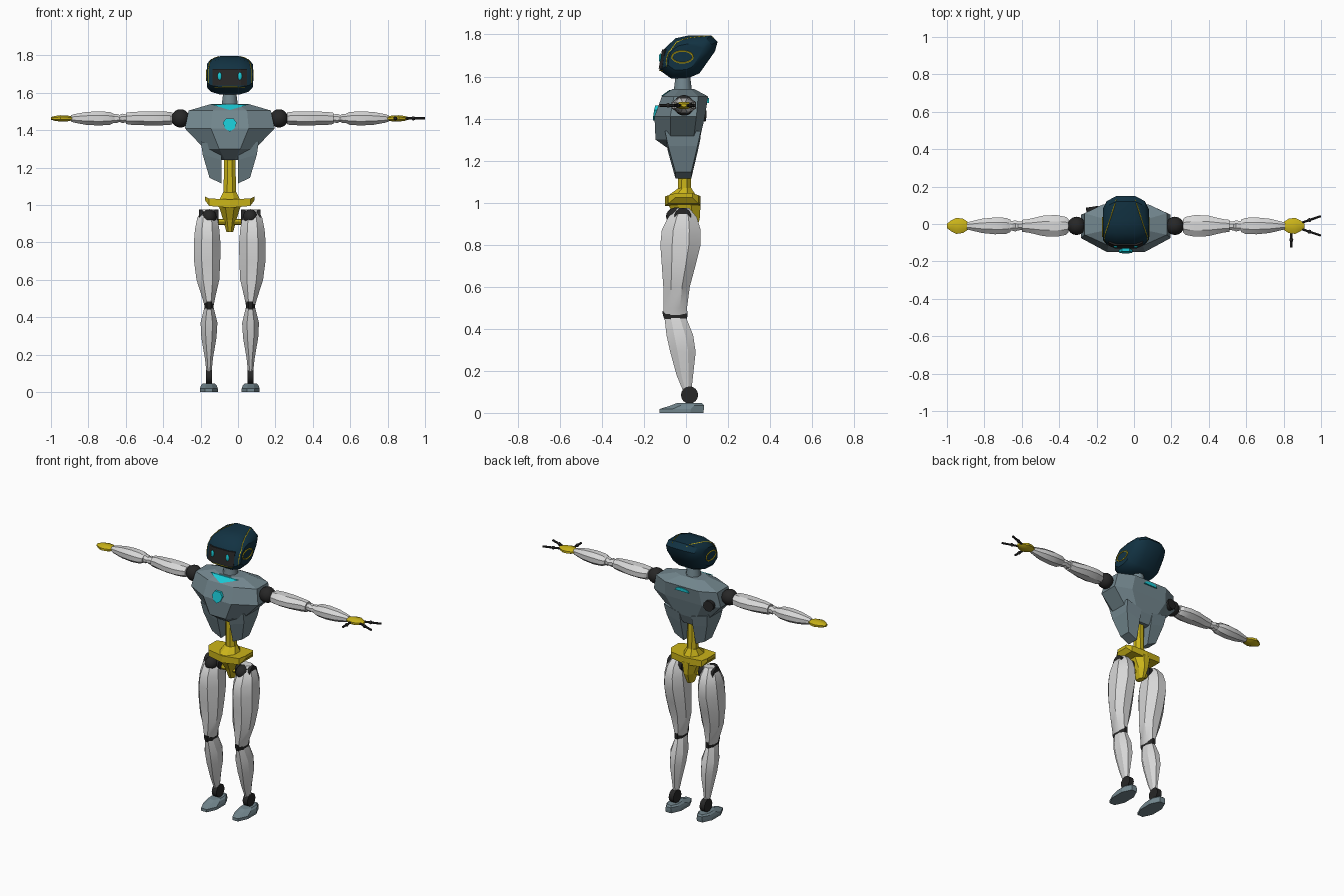
import bpy, bmesh, math
from mathutils import Vector, Matrix
from mathutils.bvhtree import BVHTree

if "Cube" in bpy.data.objects:
    bpy.data.objects.remove(bpy.data.objects["Cube"])

CX = -0.044      # body centre line
ARM_Z, ARM_Y = 1.463, -0.01


def mat(name, r, g, b):
    m = bpy.data.materials.new(name)
    m.diffuse_color = (r, g, b, 1)
    m.use_nodes = True
    m.node_tree.nodes["Principled BSDF"].inputs["Base Color"].default_value = m.diffuse_color
    return m


NAVY = mat("navy", 0.006, 0.032, 0.055)
SLATE = mat("slate", 0.17, 0.24, 0.27)
WHITE = mat("light grey", 0.68, 0.68, 0.68)
BLACK = mat("black", 0.02, 0.02, 0.02)
YELLOW = mat("yellow", 0.60, 0.46, 0.01)
CYAN = mat("cyan", 0.01, 0.58, 0.66)


def finish(name, bm, m, smooth=None):
    bmesh.ops.recalc_face_normals(bm, faces=bm.faces)
    me = bpy.data.meshes.new(name)
    bm.to_mesh(me)
    bm.free()
    ob = bpy.data.objects.new(name, me)
    ob.location.x = CX
    me.materials.append(m)
    bpy.context.collection.objects.link(ob)
    if smooth:
        bpy.ops.object.select_all(action='DESELECT')
        bpy.context.view_layer.objects.active = ob
        ob.select_set(True)
        bpy.ops.object.shade_smooth_by_angle(angle=math.radians(smooth))
    return ob


def bridge(name, rings, m, smooth=None):
    bm = bmesh.new()
    vs = [[bm.verts.new(p) for p in r] for r in rings]
    n = len(vs[0])
    for a, b in zip(vs, vs[1:]):
        for i in range(n):
            j = (i + 1) % n
            bm.faces.new((a[i], a[j], b[j], b[i]))
    bm.faces.new(vs[0][::-1])
    bm.faces.new(vs[-1])
    return finish(name, bm, m, smooth)


def loft(name, secs, m, axis='z', n=8, smooth=None):
    """secs: (t, a0, a1, b0, b1) = position along axis and extents across it."""
    k = 1 / math.cos(math.pi / n)
    rings = []
    for t, a0, a1, b0, b1 in secs:
        ring = []
        for i in range(n):
            w = 2 * math.pi * (i + 0.5) / n
            a = (a0 + a1) / 2 + (a1 - a0) / 2 * k * math.cos(w)
            b = (b0 + b1) / 2 + (b1 - b0) / 2 * k * math.sin(w)
            ring.append((a, b, t) if axis == 'z' else (t, a, b))
        rings.append(ring)
    return bridge(name, rings, m, smooth)


def ball(name, c, r, m, scale=(1, 1, 1), seg=16):
    bm = bmesh.new()
    bmesh.ops.create_uvsphere(bm, u_segments=seg, v_segments=seg // 2 + 2, radius=r,
                              matrix=Matrix.Translation(c) @ Matrix.Diagonal((*scale, 1)))
    return finish(name, bm, m, 40)


def rod(name, a, b, r, m, n=8, r2=None):
    a, b = Vector(a), Vector(b)
    rot = (b - a).to_track_quat('Z', 'Y').to_matrix().to_4x4()
    bm = bmesh.new()
    bmesh.ops.create_cone(bm, cap_ends=True, segments=n, radius1=r, radius2=r2 or r,
                          depth=(b - a).length, matrix=Matrix.Translation((a + b) / 2) @ rot)
    return finish(name, bm, m, 40)


def prism(name, pts, thick, m):
    """Front-facing plate from 3D points, thickened along y."""
    return bridge(name, [pts, [(x, y + thick, z) for x, y, z in pts]], m)


# Head: side profile scaled toward each cheek
prof = [(-.126, 1.63), (-.118, 1.69), (-.105, 1.73), (-.05, 1.782), (.017, 1.796), (.12, 1.796),
        (.15, 1.765), (.138, 1.72), (.064, 1.615), (.017, 1.595), (-.07, 1.59)]
head = bridge("head", [[(x, -.025 + (y + .025) * s, 1.69 + (z - 1.69) * s) for y, z in prof]
              for x, s in ((-.123, .6), (-.102, .84), (-.05, 1), (.05, 1), (.102, .84), (.123, .6))],
              NAVY, 35)
tree = BVHTree.FromPolygons([v.co.copy() for v in head.data.vertices],
                            [tuple(p.vertices) for p in head.data.polygons])


def seam(name, origins, direction):
    hits = [tree.ray_cast(Vector(o), Vector(direction))[0] for o in origins]
    hits = [h for h in hits if h]
    for a, b in zip(hits, hits[1:]):
        rod(name, a, b, 0.003, YELLOW, 4)


# Visor and eyes
bridge("visor", [[(x, y, 1.638), (x, y + .016, 1.728), (x, y + .04, 1.728), (x, y + .03, 1.638)]
       for x, y in ((-.092, -.115), (-.06, -.13), (.06, -.13), (.092, -.115))], BLACK)
for s in (-1, 1):
    ball("eye", (s * .054, -.122, 1.688), .02, CYAN, (.55, .35, 1.1), 12)
    # Ear rings
    bm = bmesh.new()
    ring = [(Vector((s * .124, -.017 + .05 * math.cos(w), 1.693 + .028 * math.sin(w))))
            for w in [i * math.pi / 10 for i in range(21)]]
    bm.free()
    for a, b in zip(ring, ring[1:]):
        rod("ear_ring", a, b, .004, YELLOW, 5)
    # Head seams
    seam("top_seam", [(s * (.115 - .065 * t / 8), -.07 + .2 * t / 8, 3) for t in range(9)], (0, 0, -1))
    seam("cheek_seam", [(s * .114, -2, 1.645 + .09 * t / 4) for t in range(5)], (0, 1, 0))
seam("chin_seam", [(-.08 + .16 * t / 6, -2, 1.63) for t in range(7)], (0, 1, 0))
loft("neck", [(1.52, -.045, .045, -.06, .03), (1.6, -.035, .035, -.05, .02)], SLATE, smooth=50)

# Torso: eight-sided rings (height, half width, front, back)
tor = []
for z, w, f, b in ((1.24, .06, -.06, .04), (1.30, .135, -.145, .065), (1.41, .24, -.15, .09),
                   (1.505, .22, -.115, .105), (1.54, .10, -.065, .04)):
    half = [(.42 * w, f), (w, f * .5), (w, b * .55), (.55 * w, b)]
    tor.append([(x, y, z) for x, y in half] + [(-x, y, z) for x, y in half[::-1]])
bridge("torso", tor, SLATE)

# Chest lights and back details
prism("chest_strip", [(-.1, -.077, 1.537), (.1, -.077, 1.537), (.0, -.118, 1.508)], .008, CYAN)
prism("chest_emblem", [(-.02, -.146, 1.463), (.02, -.146, 1.463), (.037, -.152, 1.44),
                       (.026, -.156, 1.41), (0, -.158, 1.392), (-.026, -.156, 1.41),
                       (-.037, -.152, 1.44)], .02, CYAN)
prism("back_light", [(.05 * math.cos(w), .1, 1.475 + .022 * math.sin(w))
                     for w in [i * math.pi / 6 for i in range(7)]], .009, CYAN)
rod("back_port", (-.175, .06, 1.42), (-.18, .092, 1.42), .034, BLACK, 12)

# Spine and pelvis
loft("spine", [(1.0, -.034, .034, -.04, .025), (1.3, -.03, .03, -.035, .02)], YELLOW)
loft("pelvis_core", [(.855, -.018, .018, -.02, .04), (.92, -.035, .035, -.045, .065),
                     (1.0, -.06, .06, -.09, .07), (1.03, -.055, .055, -.09, .05),
                     (1.07, -.035, .035, -.035, .025)], YELLOW)
bridge("pelvis_wings", [[(x, f, z0), (x, b, z0), (x, b, z1), (x, f, z1)] for x, f, b, z0, z1 in
       ((-.132, -.05, .03, 1.025, 1.045), (-.11, -.085, .06, .995, 1.035), (0, -.1, .07, .985, 1.03),
        (.11, -.085, .06, .995, 1.035), (.132, -.05, .03, 1.025, 1.045))], YELLOW)
rod("hip_axle", (-.1, -.01, .91), (.1, -.01, .91), .016, YELLOW)


def ext(s, a, b):
    return (a, b) if s > 0 else (-b, -a)


for s in (1, -1):
    # Waist panel
    bridge("waist_panel", [[(s * x0, f, z + .03), (s * x0, b, z + .03), (s * x1, b, z), (s * x1, f, z)]
           for x1, x0, f, b, z in ((.043, .155, -.10, .07, 1.31), (.043, .145, -.085, .055, 1.24),
                                   (.043, .108, -.05, .025, 1.115))], SLATE)
    # Leg
    loft("thigh", [(z, *ext(s, i, o), f, b) for z, i, o, f, b in (
        (.465, .086, .136, -.105, .005), (.50, .079, .146, -.108, .005), (.60, .056, .178, -.108, .018),
        (.70, .051, .191, -.115, .045), (.80, .05, .192, -.122, .07), (.87, .056, .186, -.115, .07),
        (.93, .066, .174, -.085, .052), (.975, .08, .15, -.04, .015))], WHITE, smooth=30)
    rod("hip_joint", (s * .06, -.015, .935), (s * .165, -.015, .935), .04, BLACK, 14)
    ball("hip_cap", (s * .11, -.045, .935), .05, BLACK, (.8, 1, .85))
    loft("knee", [(z, *ext(s, .086, .136), f, b) for z, f, b in
         ((.44, -.1, .002), (.465, -.11, .008), (.485, -.112, .008))], BLACK, smooth=40)
    loft("shin", [(z, *ext(s, i, o), f, b) for z, i, o, f, b in (
        (.10, .098, .124, -.012, .025), (.18, .09, .133, -.045, .034), (.29, .071, .152, -.075, .046),
        (.37, .066, .156, -.093, .034), (.455, .087, .135, -.102, 0))], WHITE, smooth=30)
    rod("ankle", (s * .094, .017, .085), (s * .128, .017, .085), .041, BLACK, 16)
    loft("foot", [(z, *ext(s, i, o), f, b) for z, i, o, f, b in (
        (0, .064, .16, -.127, .083), (.018, .064, .16, -.127, .085),
        (.036, .07, .154, -.07, .085), (.046, .08, .144, -.045, .075))], SLATE)

    # Arm: sections by reach, half depth, half height
    def arm(name, secs, m, smooth=30):
        loft(name, [(s * x, ARM_Y - d, ARM_Y + d, ARM_Z - h, ARM_Z + h) for x, d, h in secs],
             m, 'x', 8, smooth)
    ball("shoulder", (s * .263, ARM_Y, ARM_Z), .049, BLACK)
    arm("upper_arm", ((.306, .035, .03), (.32, .048, .035), (.37, .058, .037), (.44, .055, .037),
                      (.52, .036, .035), (.555, .032, .03)), WHITE)
    arm("elbow", ((.55, .022, .02), (.575, .024, .025), (.59, .03, .018), (.605, .026, .025),
                  (.63, .024, .022)), WHITE)
    arm("forearm", ((.615, .032, .022), (.64, .043, .034), (.70, .045, .038), (.77, .038, .034),
                    (.835, .022, .022), (.85, .018, .016)), WHITE)
    arm("hand", ((.84, .018, .01), (.87, .038, .016), (.905, .043, .017), (.935, .028, .013),
                 (.956, .012, .007)), YELLOW)

# Fingers on the open hand
for name, a, b in (("finger", (.92, .0), (1.043, .042)), ("finger", (.92, -.02), (1.043, -.062)),
                   ("thumb", (.885, -.045), (.885, -.125))):
    mid = tuple((p + q) / 2 for p, q in zip(a, b))
    rod(name, (*a, ARM_Z), (*b, ARM_Z), .007, BLACK, 6)
    ball(name + "_knuckle", (*mid, ARM_Z), .011, BLACK, seg=8)
